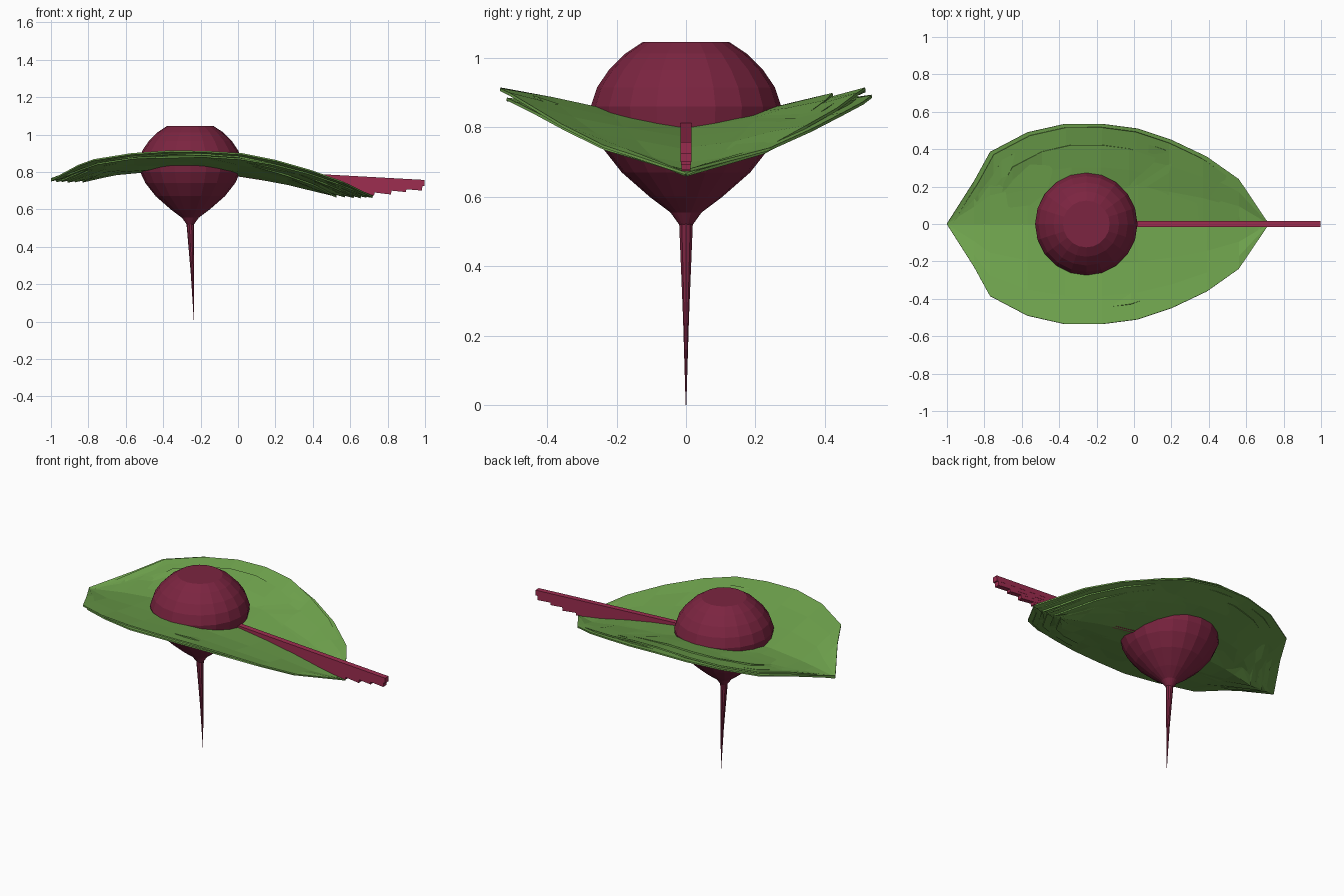
import bpy, bmesh, math, random
from mathutils import Vector

if "Cube" in bpy.data.objects:
    bpy.data.objects.remove(bpy.data.objects["Cube"])

random.seed(4)
CX = -0.255  # bulb axis


def material(name, rgb):
    m = bpy.data.materials.new(name)
    m.diffuse_color = (*rgb, 1)
    m.use_nodes = True
    m.node_tree.nodes["Principled BSDF"].inputs["Base Color"].default_value = m.diffuse_color
    return m


BEET = material("beet purple", (0.20, 0.018, 0.052))
STEM = material("stem red", (0.34, 0.026, 0.08))
LEAF = material("leaf green", (0.16, 0.37, 0.075))


def finish(name, bm, mat):
    bmesh.ops.recalc_face_normals(bm, faces=bm.faces)
    mesh = bpy.data.meshes.new(name)
    bm.to_mesh(mesh)
    bm.free()
    mesh.materials.append(mat)
    ob = bpy.data.objects.new(name, mesh)
    bpy.context.collection.objects.link(ob)
    return ob


def lathe(name, profile, sides, mat):
    """Rings of (radius, z, x shift), capped at both ends."""
    bm = bmesh.new()
    rings = [[bm.verts.new((CX + dx + r * math.cos(2 * math.pi * i / sides),
                            r * math.sin(2 * math.pi * i / sides), z))
              for i in range(sides)] for r, z, dx in profile]
    for a, b in zip(rings, rings[1:]):
        for i in range(sides):
            j = (i + 1) % sides
            bm.faces.new((a[i], a[j], b[j], b[i]))
    bm.faces.new(rings[0])
    bm.faces.new(rings[-1])
    return finish(name, bm, mat)


# bulb and tapering root
lathe("bulb", [(0.02, 0.52, 0), (0.045, 0.555, 0), (0.105, 0.60, 0), (0.185, 0.67, 0),
               (0.24, 0.74, 0), (0.268, 0.80, 0), (0.274, 0.86, 0), (0.256, 0.915, 0),
               (0.222, 0.965, 0), (0.175, 1.012, 0), (0.125, 1.045, 0)], 20, BEET)
lathe("root", [(0.001, 0.0, 0.02), (0.009, 0.25, 0.012), (0.021, 0.53, 0)], 10, BEET)

# leaf stations: x, half width, midrib height, rim height
STATIONS = [(-1.0, 0.002, 0.758, 0.758), (-0.855, 0.23, 0.78, 0.825),
            (-0.77, 0.385, 0.79, 0.86), (-0.57, 0.49, 0.81, 0.885),
            (-0.37, 0.535, 0.82, 0.90), (-0.17, 0.535, 0.815, 0.90),
            (0.02, 0.51, 0.795, 0.885), (0.20, 0.45, 0.768, 0.85),
            (0.39, 0.36, 0.735, 0.80), (0.56, 0.24, 0.70, 0.74),
            (0.72, 0.002, 0.67, 0.67)]
ACROSS = [-1, -0.72, -0.4, 0, 0.4, 0.72, 1]


def leaf(name, s, drop, roll):
    bm = bmesh.new()
    rows = []
    for x, w, zc, zr in STATIONS:
        row = []
        for t in ACROSS:
            y = w * t * s
            z = zc + (zr - zc) * abs(t) ** 1.3
            z = 0.81 + (z - 0.81) * s ** 0.4 - drop + roll * y
            z += random.uniform(-0.006, 0.006)
            row.append(bm.verts.new((-0.2 + (x + 0.2) * s, y, z)))
        rows.append(row)
    for a, b in zip(rows, rows[1:]):
        for i in range(len(ACROSS) - 1):
            bm.faces.new((a[i], b[i], b[i + 1], a[i + 1]))
    ob = finish(name, bm, LEAF)
    mod = ob.modifiers.new("thickness", "SOLIDIFY")
    mod.thickness = 0.008
    mod.offset = 0


def stem(name, end_x, end_z, half_w):
    """Straight square stalk from inside the bulb to its outer end."""
    start, end = Vector((-0.1, 0, 0.805)), Vector((end_x, 0, end_z))
    d = (end - start).normalized()
    up = Vector((-d.z, 0, d.x))
    bm = bmesh.new()
    rings = []
    for p, h in ((start, 0.013), (end, 0.016)):
        rings.append([bm.verts.new(p + up * (h * b) + Vector((0, half_w * a, 0)))
                      for a, b in ((-1, -1), (1, -1), (1, 1), (-1, 1))])
    for i in range(4):
        j = (i + 1) % 4
        bm.faces.new((rings[0][i], rings[0][j], rings[1][j], rings[1][i]))
    bm.faces.new(rings[0])
    bm.faces.new(rings[1])
    finish(name, bm, STEM)


# fan of nearly coincident leaves, each smaller one slightly lower
LEAVES = [(1.0, 0.0, -0.02), (0.965, 0.004, 0.02), (0.93, 0.008, -0.01),
          (0.89, 0.010, 0.012), (0.84, 0.010, -0.02), (0.79, 0.010, 0.02)]
for n, (s, drop, roll) in enumerate(LEAVES):
    leaf(f"leaf_{n + 1}", s, drop, roll)

# fan of stems, the lower ones shorter
STEMS = [(0.997, 0.741), (0.985, 0.716), (0.90, 0.708),
         (0.82, 0.695), (0.73, 0.69), (0.60, 0.70)]
for n, (x, z) in enumerate(STEMS):
    stem(f"stem_{n + 1}", x, z, 0.016 - 0.0008 * n)
